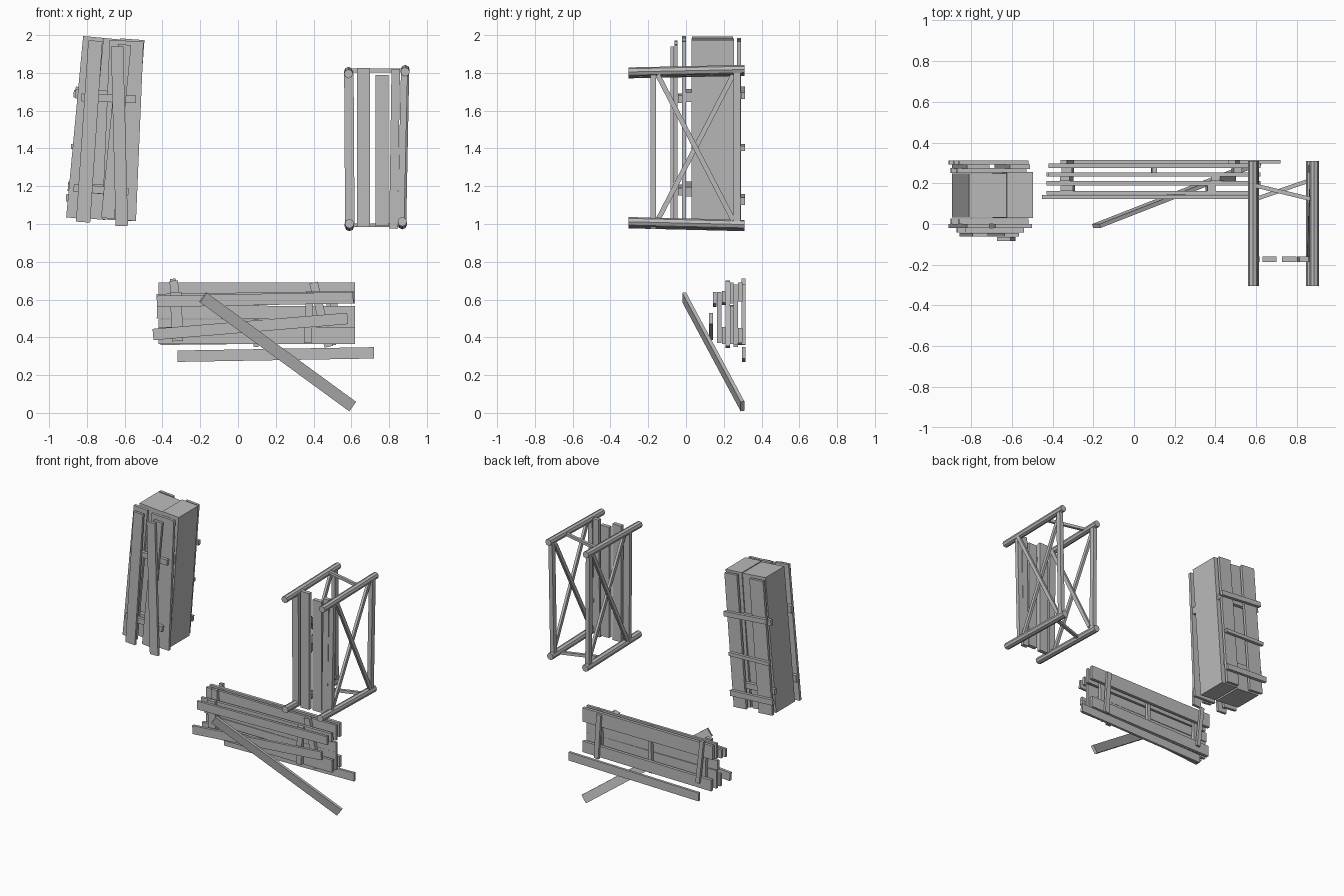
import bpy, bmesh
from mathutils import Vector, Matrix

cube = bpy.data.objects.get("Cube")
if cube:
    bpy.data.objects.remove(cube, do_unlink=True)

GREY = (0.5, 0.5, 0.5, 1.0)
mat = bpy.data.materials.new("weathered_grey")
mat.use_nodes = True
mat.diffuse_color = GREY
mat.node_tree.nodes["Principled BSDF"].inputs["Base Color"].default_value = GREY


def frame(p0, p1, face):
    """Matrix with local z along the length and local y along the facing side."""
    d = (p1 - p0).normalized()
    n = (face - d * face.dot(d)).normalized()
    m = Matrix((n.cross(d), n, d)).transposed().to_4x4()
    return Matrix.Translation((p0 + p1) / 2) @ m


def finish(bm, name):
    me = bpy.data.meshes.new(name)
    bm.to_mesh(me)
    bm.free()
    me.materials.append(mat)
    ob = bpy.data.objects.new(name, me)
    bpy.context.collection.objects.link(ob)
    return ob


def board(name, p0, p1, width, thick, face=(0, 1, 0)):
    p0, p1 = Vector(p0), Vector(p1)
    bm = bmesh.new()
    bmesh.ops.create_cube(bm, size=1)
    size = Matrix.Diagonal((width, thick, (p1 - p0).length, 1))
    bm.transform(frame(p0, p1, Vector(face)) @ size)
    return finish(bm, name)


def rod(name, p0, p1, r):
    p0, p1 = Vector(p0), Vector(p1)
    bm = bmesh.new()
    bmesh.ops.create_cone(bm, cap_ends=True, segments=8, radius1=r, radius2=r,
                          depth=(p1 - p0).length)
    bm.transform(frame(p0, p1, Vector((0, 0, 1))))
    return finish(bm, name)


def flat_boards(name, y, thick, rows):
    """Boards lying in one upright layer: start x, z, end x, z, width."""
    for i, (x0, z0, x1, z1, w) in enumerate(rows):
        board(f"{name}_{i + 1}", (x0, y, z0), (x1, y, z1), w, thick)


# Tilted box in two halves
board("box_right_half", (-.80, .14, 1.03), (-.715, .14, 1.985), .19, .215)
board("box_left_half", (-.63, .142, 1.02), (-.56, .142, 1.978), .13, .225)

# Box front: battens, then three layers of planks
flat_boards("box_front_batten", .014, .028, [
    (-.86, 1.69, -.52, 1.67, .05), (-.90, 1.20, -.58, 1.17, .05)])
flat_boards("box_front_plank", -.01, .02, [
    (-.855, 1.03, -.765, 1.99, .11), (-.63, 1.02, -.59, 1.97, .18)])
flat_boards("box_front_cross_batten", -.031, .022, [
    (-.83, 1.67, -.54, 1.66, .04), (-.87, 1.19, -.58, 1.17, .04)])
flat_boards("box_front_overlay", -.053, .018, [
    (-.82, 1.01, -.755, 1.97, .075), (-.69, 1.03, -.60, 1.95, .07)])
flat_boards("box_front_loose_plank", -.073, .02, [
    (-.615, .99, -.64, 1.94, .065)])

# Box back: planks with battens inside and outside
flat_boards("box_back_inner_batten", .262, .024, [
    (-.87, 1.69, -.53, 1.67, .04), (-.90, 1.20, -.58, 1.18, .04)])
flat_boards("box_back_plank", .281, .02, [
    (-.84, 1.03, -.765, 1.98, .11), (-.635, 1.02, -.56, 1.97, .10)])
flat_boards("box_back_batten", .302, .022, [
    (-.86, 1.71, -.52, 1.68, .035), (-.885, 1.41, -.56, 1.40, .025),
    (-.91, 1.14, -.57, 1.12, .04)])

# Stacked wall of long planks, layered from back to front
flat_boards("low_plank", .305, .018, [(-.32, .30, .72, .318, .06)])
flat_boards("wall_back_plank", .287, .022, [
    (-.42, .64, .62, .64, .10), (-.41, .40, .62, .41, .08)])
flat_boards("wall_back_post", .305, .02, [
    (-.345, .71, -.31, .40, .03), (.48, .68, .50, .36, .035)])
flat_boards("wall_back_batten", .264, .024, [
    (.095, .35, .10, .68, .025), (-.32, .37, -.33, .68, .05),
    (.50, .36, .51, .68, .04)])
flat_boards("wall_middle_plank", .243, .018, [
    (-.42, .635, .62, .635, .11), (-.43, .535, .62, .53, .07),
    (-.42, .43, .62, .43, .13)])
flat_boards("wall_middle_batten", .222, .024, [
    (-.32, .36, -.34, .70, .045), (.48, .35, .40, .69, .045)])
flat_boards("wall_front_plank", .20, .02, [
    (-.43, .60, .615, .615, .06), (-.42, .41, .62, .41, .09)])
flat_boards("wall_front_batten", .176, .026, [
    (-.32, .38, -.33, .64, .06), (.37, .37, .38, .64, .04)])
flat_boards("wall_outer_plank", .153, .018, [(-.43, .59, .61, .61, .06)])
flat_boards("wall_slanted_plank", .132, .02, [(-.45, .415, .58, .50, .06)])

# Plank leaning against the wall
board("leaning_plank", (-.185, -.01, .612), (.605, .299, .035), .062, .02)

# Frame: four long rods
for side, xt, xb, zt, zb in (("right", .585, .59, 1.80, .99),
                             ("left", .885, .87, 1.81, 1.0)):
    rod(f"{side}_top_rod", (xt, -.305, zt - .005), (xt, .31, zt + .008), .024)
    rod(f"{side}_bottom_rod", (xb, -.305, zb + .012), (xb, .31, zb - .003), .025)
    # Back post and crossed side braces
    board(f"{side}_back_post", (xb, .27, zb), (xt, .27, zt), .03, .036)
    for i, (ya, yb) in enumerate(((-.15, .25), (.25, -.15))):
        off = .012 * (2 * i - 1)
        board(f"{side}_brace_{i + 1}", (xb + off, ya, 1.02), (xt + off, yb, 1.79),
              .026, .018, (1, 0, 0))

# Frame rungs between the rods
board("top_rung", (.59, .19, 1.812), (.88, .12, 1.812), .02, .02)
board("bottom_rung", (.59, .12, .993), (.88, .22, .993), .02, .02)

# Upright planks on the front of the frame
flat_boards("frame_front_plank", -.173, .028, [
    (.592, 1.0, .587, 1.80, .05), (.665, .985, .665, 1.825, .07),
    (.762, .99, .762, 1.79, .07), (.823, .975, .835, 1.82, .045),
    (.862, 1.0, .88, 1.80, .035)])
